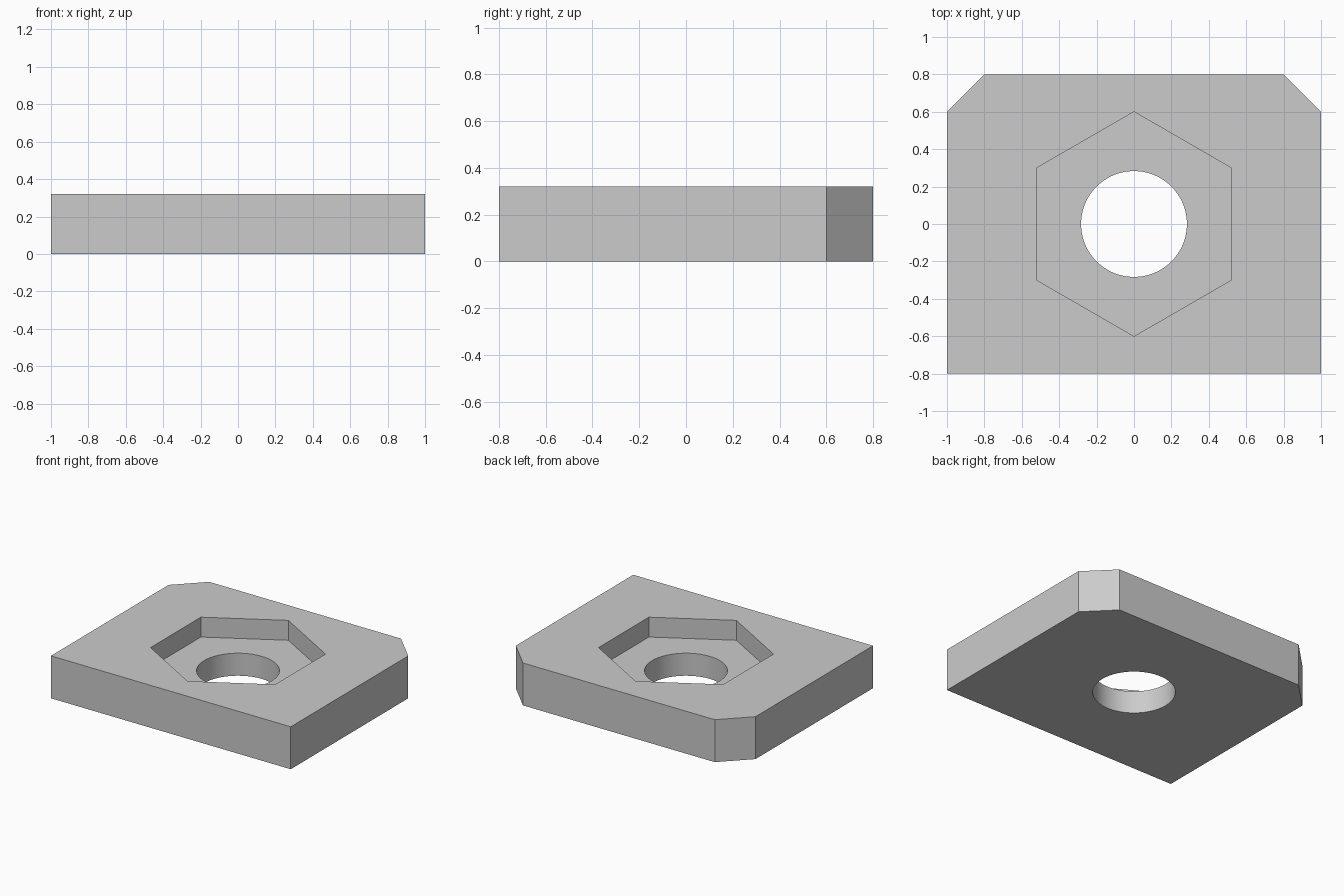
import bpy
import bmesh
from math import cos, sin, pi

HEIGHT = 0.32
POCKET_FLOOR = 0.17

default_cube = bpy.data.objects.get("Cube")
if default_cube:
    bpy.data.objects.remove(default_cube, do_unlink=True)

grey = bpy.data.materials.new("light grey")
grey.use_nodes = True
colour = (0.6, 0.6, 0.6, 1)
grey.diffuse_color = colour
grey.node_tree.nodes["Principled BSDF"].inputs["Base Color"].default_value = colour


def prism(name, outline, bottom, top):
    """Extrude a flat outline upwards into a solid."""
    bm = bmesh.new()
    base = bm.faces.new([bm.verts.new((x, y, bottom)) for x, y in outline])
    extruded = bmesh.ops.extrude_face_region(bm, geom=[base], use_keep_orig=True)
    verts = [v for v in extruded["geom"] if isinstance(v, bmesh.types.BMVert)]
    bmesh.ops.translate(bm, verts=verts, vec=(0, 0, top - bottom))
    bmesh.ops.recalc_face_normals(bm, faces=bm.faces)
    mesh = bpy.data.meshes.new(name)
    bm.to_mesh(mesh)
    bm.free()
    mesh.materials.append(grey)
    obj = bpy.data.objects.new(name, mesh)
    bpy.context.collection.objects.link(obj)
    return obj


def polygon(radius, sides):
    """Regular polygon with a corner pointing to the back."""
    angles = [pi / 2 + 2 * pi * i / sides for i in range(sides)]
    return [(radius * cos(a), radius * sin(a)) for a in angles]


# Plate with the two back corners cut off
half = [(1, -0.8), (1, 0.6), (0.8, 0.8)]
plate = prism("plate", half + [(-x, y) for x, y in reversed(half)], 0, HEIGHT)

# Hexagonal nut pocket and round through hole
cutters = [
    prism("nut_pocket_cutter", polygon(0.6, 6), POCKET_FLOOR, HEIGHT + 0.1),
    prism("bolt_hole_cutter", polygon(0.283, 96), -0.1, HEIGHT + 0.2),
]
bpy.ops.object.select_all(action='DESELECT')
plate.select_set(True)
bpy.context.view_layer.objects.active = plate
for cutter in cutters:
    cutter.hide_render = True
    cut = plate.modifiers.new(cutter.name, 'BOOLEAN')
    cut.operation = 'DIFFERENCE'
    cut.solver = 'EXACT'
    cut.object = cutter
    bpy.ops.object.modifier_apply(modifier=cut.name)
    bpy.data.objects.remove(cutter, do_unlink=True)

# Smooth bore, sharp edges elsewhere
bpy.ops.object.shade_smooth_by_angle(angle=pi / 6)
